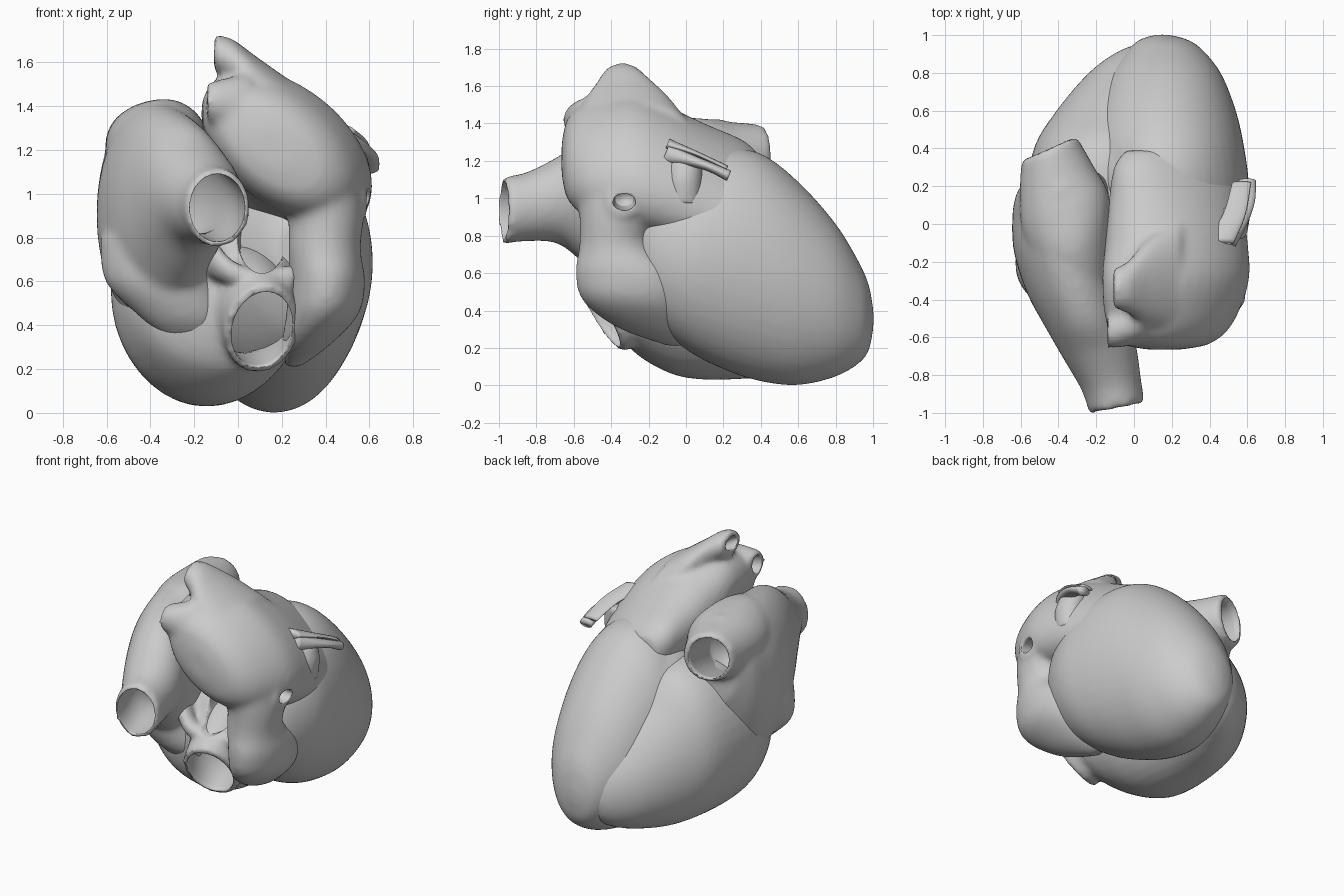
import bpy, bmesh, math
from mathutils import Vector

X, Y, Z = Vector((1, 0, 0)), Vector((0, 1, 0)), Vector((0, 0, 1))


def spline(rows, steps):
    """Catmull-Rom through rows of numbers."""
    out = []
    for i in range(len(rows) - 1):
        p = [rows[max(0, min(len(rows) - 1, i + k))] for k in (-1, 0, 1, 2)]
        for s in range(steps):
            t = s / steps
            out.append([0.5 * (2 * b + (c - a) * t + (2 * a - 5 * b + 4 * c - d) * t * t
                               + (3 * b - a - 3 * c + d) * t ** 3) for a, b, c, d in zip(*p)])
    return out + [list(rows[-1])]


def loft(bm, u, v, rows, steps=6, n=40):
    """Closed skin over ellipses (x, y, z, radius along u, radius along v)."""
    u, v = u.normalized(), v.normalized()
    rings = []
    for x, y, z, a, b in spline(rows, steps):
        a, b = max(a, 0.008), max(b, 0.008)
        c = Vector((x, y, z))
        rings.append([bm.verts.new(c + u * a * math.cos(2 * math.pi * k / n)
                                   + v * b * math.sin(2 * math.pi * k / n)) for k in range(n)])
    for r, s in zip(rings, rings[1:]):
        for k in range(n):
            j = (k + 1) % n
            bm.faces.new((r[k], r[j], s[j], s[k]))
    bm.faces.new(rings[0][::-1])
    bm.faces.new(rings[-1])


def make(name, lofts, blend=0, smooth=5, cutter=None):
    bm = bmesh.new()
    for u, v, rows in lofts:
        loft(bm, u, v, rows)
    bmesh.ops.recalc_face_normals(bm, faces=bm.faces)
    me = bpy.data.meshes.new(name)
    bm.to_mesh(me)
    bm.free()
    for p in me.polygons:
        p.use_smooth = True
    ob = bpy.data.objects.new(name, me)
    bpy.context.collection.objects.link(ob)
    if blend:
        m = ob.modifiers.new("blend", 'REMESH')
        m.mode, m.voxel_size, m.use_smooth_shade = 'VOXEL', blend, True
        m = ob.modifiers.new("soften", 'SMOOTH')
        m.factor, m.iterations = 0.5, smooth
    if cutter:
        cutter.hide_render = True
        cutter.display_type = 'WIRE'
        m = ob.modifiers.new("openings", 'BOOLEAN')
        m.operation, m.solver, m.object = 'DIFFERENCE', 'EXACT', cutter
    return ob


# Left ventricle: large egg along y, with a fuller shoulder beside the groove
make("left_ventricle", [
    (X, Z, [(0.28, -0.30, 0.72, 0.12, 0.15), (0.28, -0.2, 0.70, 0.25, 0.34),
            (0.235, 0, 0.69, 0.375, 0.50), (0.20, 0.2, 0.675, 0.41, 0.59),
            (0.17, 0.4, 0.63, 0.415, 0.61), (0.165, 0.6, 0.545, 0.375, 0.545),
            (0.165, 0.8, 0.455, 0.295, 0.41), (0.165, 0.93, 0.385, 0.19, 0.265),
            (0.155, 0.98, 0.36, 0.12, 0.17), (0.15, 1.003, 0.355, 0.03, 0.045)]),
    (X, Z, [(0.10, 0.0, 0.82, 0.12, 0.15), (0.03, 0.12, 0.84, 0.23, 0.30), (0.02, 0.3, 0.84, 0.25, 0.32),
            (0.02, 0.5, 0.74, 0.23, 0.30), (0.05, 0.7, 0.60, 0.19, 0.24),
            (0.10, 0.88, 0.47, 0.11, 0.12), (0.12, 0.94, 0.42, 0.03, 0.03)]),
], blend=0.02, smooth=14)

# Right ventricle with the lower venous ring and the recess above it
ring_u, ring_v = Vector((1, 0.3, 0)), Vector((0.1, -0.5, 0.87))
rv_cut = make("ventricle_cutter", [
    (ring_u, ring_v, [(0.13, -0.62, 0.29, 0.145, 0.20), (0.11, -0.46, 0.38, 0.145, 0.20),
                      (0.06, -0.25, 0.48, 0.20, 0.24), (0.0, 0.0, 0.52, 0.24, 0.28),
                      (-0.03, 0.2, 0.52, 0.15, 0.18)]),
    (X, Z, [(0.11, -0.7, 0.79, 0.10, 0.15), (0.11, -0.3, 0.79, 0.11, 0.15),
            (0.11, -0.05, 0.80, 0.08, 0.12)])])
make("right_ventricle", [
    (X, Z, [(-0.02, -0.38, 0.50, 0.10, 0.12), (-0.06, -0.3, 0.50, 0.36, 0.30),
            (-0.12, -0.1, 0.53, 0.43, 0.46), (-0.14, 0.1, 0.56, 0.44, 0.53),
            (-0.15, 0.4, 0.55, 0.38, 0.51), (-0.11, 0.6, 0.46, 0.30, 0.40),
            (-0.02, 0.8, 0.375, 0.22, 0.265), (0.03, 0.91, 0.34, 0.12, 0.15),
            (0.06, 0.96, 0.33, 0.02, 0.02)]),
    (ring_u, ring_v, [(0.08, -0.2, 0.50, 0.24, 0.28), (0.10, -0.36, 0.43, 0.19, 0.25),
                      (0.11, -0.46, 0.38, 0.175, 0.232)]),
    (Y, Z, [(-0.15, -0.36, 0.75, 0.10, 0.12), (-0.04, -0.45, 0.65, 0.06, 0.06),
            (0.1, -0.45, 0.62, 0.05, 0.035), (0.26, -0.40, 0.62, 0.06, 0.06)]),
], blend=0.02, cutter=rv_cut)

# Right atrium with the forward vein and the rear artery mouth
mouth_u = Vector((0.9, 0.4, 0))
vein_u = Vector((1, 0.2, 0))
ra_cut = make("atrium_cutter", [
    (vein_u, Z, [(-0.09, -1.08, 0.93, 0.13, 0.155), (-0.10, -0.93, 0.94, 0.13, 0.155),
                 (-0.17, -0.65, 0.98, 0.15, 0.16), (-0.27, -0.4, 1.0, 0.16, 0.22),
                 (-0.34, -0.2, 1.0, 0.12, 0.18)]),
    (mouth_u, Z, [(-0.5, 0.52, 1.23, 0.13, 0.14), (-0.45, 0.40, 1.23, 0.13, 0.14),
                  (-0.38, 0.05, 1.15, 0.13, 0.15)])])
make("right_atrium", [
    (vein_u, Z, [(-0.09, -0.975, 0.935, 0.15, 0.18), (-0.12, -0.85, 0.955, 0.16, 0.185),
                 (-0.18, -0.68, 0.99, 0.195, 0.235), (-0.25, -0.52, 0.98, 0.215, 0.35),
                 (-0.32, -0.32, 0.93, 0.25, 0.46), (-0.37, -0.1, 0.90, 0.27, 0.52),
                 (-0.38, 0.08, 0.92, 0.27, 0.50), (-0.39, 0.2, 1.02, 0.24, 0.40),
                 (-0.42, 0.28, 1.12, 0.15, 0.25)]),
    # upper shoulder running into the artery mouth
    (mouth_u, Z, [(-0.26, -0.40, 1.15, 0.14, 0.18), (-0.32, -0.15, 1.2, 0.21, 0.225),
                  (-0.36, 0.05, 1.21, 0.25, 0.22), (-0.41, 0.22, 1.22, 0.215, 0.19),
                  (-0.45, 0.40, 1.23, 0.16, 0.165)]),
    # drooping lower lobe
    (X, Y, [(-0.36, -0.2, 0.8, 0.27, 0.25), (-0.345, -0.25, 0.6, 0.26, 0.2),
            (-0.26, -0.28, 0.44, 0.19, 0.12), (-0.22, -0.27, 0.35, 0.12, 0.06)]),
], blend=0.02, smooth=8, cutter=ra_cut)

# Left atrium: slanted body, lower lobe and vein stubs
du, dv = Vector((0.77, 0, -0.64)), Vector((0.64, 0, 0.77))
la_cut = make("vein_cutter", [
    (Y, Z, [(-0.22, -0.34, 1.655, 0.065, 0.045), (-0.1, -0.34, 1.645, 0.065, 0.045),
            (0.0, -0.34, 1.58, 0.05, 0.04)]),
    (Y, Z, [(-0.25, -0.57, 1.42, 0.055, 0.06), (-0.12, -0.57, 1.42, 0.055, 0.06),
            (0.0, -0.54, 1.39, 0.05, 0.05)]),
    (Y, Z, [(0.72, -0.33, 0.98, 0.06, 0.045), (0.58, -0.33, 0.98, 0.06, 0.045),
            (0.45, -0.33, 1.0, 0.05, 0.04)])])
make("left_atrium", [
    (du, dv, [(0.16, -0.665, 1.21, 0.10, 0.07), (0.17, -0.63, 1.21, 0.28, 0.17),
              (0.19, -0.52, 1.21, 0.39, 0.24), (0.22, -0.3, 1.21, 0.45, 0.275),
              (0.225, -0.1, 1.14, 0.43, 0.285), (0.22, 0.1, 1.07, 0.41, 0.26),
              (0.22, 0.3, 1.02, 0.39, 0.20), (0.22, 0.39, 1.0, 0.32, 0.15)]),
    (X, Y, [(0.36, -0.36, 1.05, 0.21, 0.23), (0.40, -0.37, 0.9, 0.175, 0.20),
            (0.395, -0.38, 0.75, 0.165, 0.19), (0.405, -0.31, 0.6, 0.175, 0.28),
            (0.385, -0.27, 0.45, 0.165, 0.28), (0.31, -0.17, 0.31, 0.11, 0.2),
            (0.25, -0.04, 0.21, 0.035, 0.06)]),
    (Y, Z, [(0.25, -0.28, 1.33, 0.32, 0.18), (0.08, -0.31, 1.48, 0.24, 0.15),
            (-0.03, -0.335, 1.60, 0.14, 0.11), (-0.11, -0.34, 1.645, 0.105, 0.08)]),
    (Y, Z, [(0.05, -0.47, 1.38, 0.16, 0.18), (-0.05, -0.54, 1.41, 0.11, 0.12),
            (-0.14, -0.57, 1.42, 0.09, 0.09)]),
    (Y, Z, [(0.40, -0.33, 1.04, 0.20, 0.18), (0.52, -0.33, 1.0, 0.13, 0.11),
            (0.59, -0.33, 0.98, 0.09, 0.075)]),
], blend=0.02, smooth=8, cutter=la_cut)

# Side vein stub and its torn flaps
make("side_vein_stub", [(X, Y, [(0.49, 0.0, 1.2, 0.09, 0.09), (0.515, -0.01, 1.1, 0.09, 0.095),
                                (0.51, -0.01, 0.97, 0.085, 0.09)])], blend=0.015, smooth=2)
flap_v = Vector((0, 0.4, 1))
make("torn_flaps", [
    (X, flap_v, [(0.48, -0.11, 1.24, 0.06, 0.06), (0.55, 0.0, 1.21, 0.05, 0.035),
                 (0.59, 0.12, 1.17, 0.05, 0.025), (0.60, 0.23, 1.12, 0.045, 0.03)]),
    (X, flap_v, [(0.45, -0.1, 1.29, 0.08, 0.03), (0.53, 0.05, 1.24, 0.06, 0.015),
                 (0.57, 0.22, 1.16, 0.05, 0.015)])])
